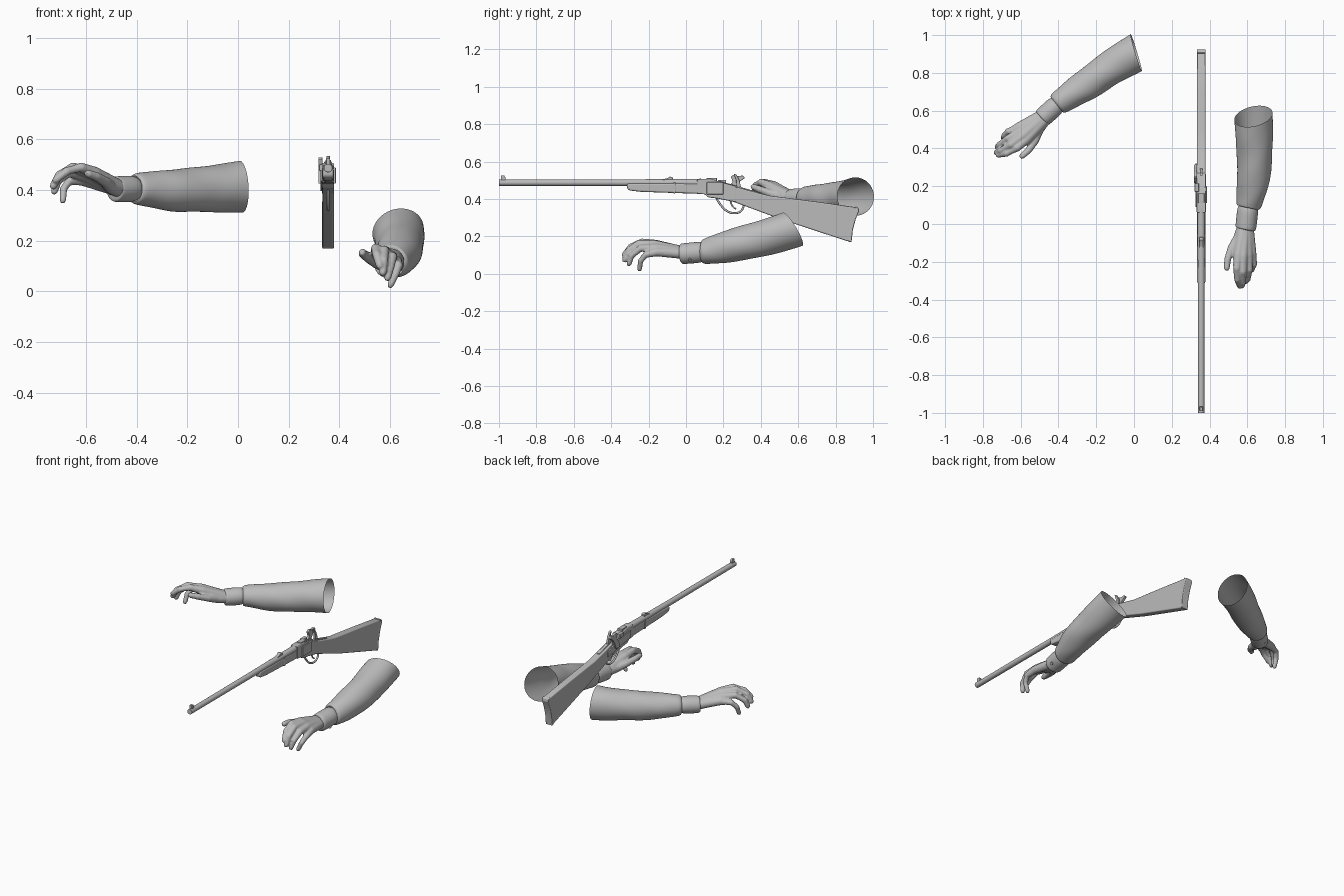
import bpy, bmesh, math
from mathutils import Vector, Matrix

cube = bpy.data.objects.get("Cube")
if cube:
    bpy.data.objects.remove(cube)

GREY = (0.5, 0.5, 0.5, 1)
mat = bpy.data.materials.new("plain_grey")
mat.use_nodes = True
mat.diffuse_color = GREY
mat.node_tree.nodes["Principled BSDF"].inputs["Base Color"].default_value = GREY
X = Vector((1, 0, 0))


def finish(name, bm):
    bmesh.ops.recalc_face_normals(bm, faces=bm.faces)
    mesh = bpy.data.meshes.new(name)
    bm.to_mesh(mesh)
    bm.free()
    mesh.materials.append(mat)
    ob = bpy.data.objects.new(name, mesh)
    bpy.context.collection.objects.link(ob)
    return ob


def add_tube(bm, pts, sides=16, closed=True, first_normal=None, folds=0):
    """Rings of given radius along a path of (x, y, z, radius)."""
    rings = []
    for i, p in enumerate(pts):
        c = Vector(p[:3])
        t = Vector(pts[max(i - 1, 0)][:3]) - Vector(pts[min(i + 1, len(pts) - 1)][:3])
        if i == 0 and first_normal:
            t = Vector(first_normal)
        t.normalize()
        v = t.cross(X).normalized()
        u = v.cross(t)
        ring = []
        for k in range(sides):
            a = math.tau * k / sides
            r = p[3] * (1 + folds * math.sin(3 * a + 2.3 * i) * (0 < i < len(pts) - 2))
            ring.append(bm.verts.new(c + r * (math.cos(a) * u + math.sin(a) * v)))
        rings.append(ring)
    for a, b in zip(rings, rings[1:]):
        for k in range(sides):
            n = (k + 1) % sides
            bm.faces.new((a[k], a[n], b[n], b[k])).smooth = True
    if closed:
        bm.faces.new(rings[0])
        bm.faces.new(rings[-1])


def tube(name, pts, subdivide=2, **options):
    bm = bmesh.new()
    add_tube(bm, pts, **options)
    ob = finish(name, bm)
    if subdivide:
        sub = ob.modifiers.new("smooth_surface", "SUBSURF")
        sub.levels = sub.render_levels = subdivide
    return ob


def slab(name, outline, x0, x1, bevel=0.004):
    """A side outline of (y, z) points made solid between x0 and x1."""
    bm = bmesh.new()
    face = bm.faces.new([bm.verts.new((x0, y, z)) for y, z in outline])
    out = bmesh.ops.extrude_face_region(bm, geom=[face])
    for v in out["geom"]:
        if isinstance(v, bmesh.types.BMVert):
            v.co.x = x1
    for f in bm.faces:
        f.smooth = True
    ob = finish(name, bm)
    mod = ob.modifiers.new("rounded_edges", "BEVEL")
    mod.width, mod.segments, mod.harden_normals = bevel, 3, True
    return ob


def box(name, y0, y1, z0, z1, x0, x1, bevel=0.003):
    return slab(name, [(y0, z0), (y1, z0), (y1, z1), (y0, z1)], x0, x1, bevel)


# Finger joints as (along, towards thumb, up) from the wrist, then a size factor
FINGERS = [
    ([(-.02, .012, 0), (.13, .036, .062), (.20, .04, .085), (.26, .028, .07), (.30, .006, .035)], 1),
    ([(-.02, .004, 0), (.135, .01, .066), (.215, .006, .085), (.275, -.004, .055), (.30, -.01, .01)], 1),
    ([(-.02, -.004, 0), (.13, -.018, .052), (.205, -.03, .064), (.26, -.032, .03), (.278, -.03, -.01)], .97),
    ([(-.02, -.012, 0), (.12, -.042, .034), (.18, -.058, .03), (.212, -.054, 0), (.225, -.042, -.045)], .88),
    ([(-.02, .01, 0), (.05, .036, .01), (.10, .07, .028), (.16, .088, .048), (.205, .09, .06)], 1.05),
]
RADII = [.034, .027, .020, .0175, .015]


def hand(name, wrist, direction, thumb_sign, roll):
    d = Vector(direction).normalized()
    s = Vector((0, 0, 1)).cross(d).normalized() * thumb_sign
    u = d.cross(s) * thumb_sign
    turn = Matrix.Rotation(roll * thumb_sign, 3, d)
    s, u = turn @ s, turn @ u
    bm = bmesh.new()
    for joints, size in FINGERS:
        pts = [(*(Vector(wrist) + a * d + b * s + c * u), r * size)
               for (a, b, c), r in zip(joints, RADII)]
        tip = Vector(pts[-1][:3])
        way = (tip - Vector(pts[-2][:3])).normalized()
        pts.append((*(tip + way * .012), .009 * size))
        add_tube(bm, pts, sides=12)
    ob = finish(name, bm)
    fuse = ob.modifiers.new("fuse", "REMESH")
    fuse.mode, fuse.voxel_size, fuse.use_smooth_shade = "VOXEL", .005, True
    soft = ob.modifiers.new("soften", "SMOOTH")
    soft.factor, soft.iterations = .5, 5


def button(name, place, normal):
    n = Vector(normal).normalized()
    p = Vector(place)
    tube(name, [(*(p - n * .008), .009), (*(p + n * .004), .009)], subdivide=0)


# Left arm
tube("left_sleeve", [
    (.632, .57, .238, .106), (.637, .46, .204, .102), (.638, .38, .182, .096),
    (.638, .30, .163, .094), (.630, .22, .145, .088), (.618, .15, .128, .077),
    (.608, .105, .118, .069), (.606, .09, .116, .066), (.605, .086, .116, .054)],
    closed=False, first_normal=(-.2, .83, .5), folds=.035)
tube("left_cuff", [(.606, .11, .118, .05), (.602, .07, .115, .058), (.596, .02, .11, .057),
                   (.592, -.02, .107, .057), (.591, -.027, .106, .053), (.59, -.03, .106, .036)])
button("left_cuff_button", (.642, .02, .075), (.8, 0, -.6))
hand("left_hand", (.59, -.03, .107), (-.1, -1, -.14), -1, math.radians(10))

# Right arm
tube("right_sleeve", [
    (.012, .907, .413, .105), (-.06, .868, .408, .099), (-.127, .825, .404, .092),
    (-.19, .78, .40, .089), (-.254, .735, .398, .086), (-.31, .70, .40, .078),
    (-.37, .66, .404, .068), (-.405, .637, .405, .064), (-.41, .633, .405, .052)],
    closed=False, first_normal=(.957, .29, .05), folds=.035)
tube("right_cuff", [(-.395, .645, .405, .046), (-.425, .617, .405, .054), (-.455, .589, .404, .053),
                    (-.482, .565, .403, .052), (-.488, .56, .403, .049), (-.491, .557, .403, .034)])
button("right_cuff_button", (-.483, .613, .372), (-.5, .62, -.6))
hand("right_hand", (-.49, .558, .405), (-.78, -.63, 0), 1, 0)

# Rifle: barrel and sights
CX = .356
tube("barrel", [(CX, -1, .487, .0165), (CX, -.3, .487, .0175), (CX, .08, .487, .021)], subdivide=0, sides=24)
slab("front_sight", [(-.99, .495), (-.965, .495), (-.965, .515), (-.972, .525), (-.99, .525)],
     CX - .008, CX + .008, .002)
slab("rear_sight", [(-.14, .5), (-.07, .5), (-.07, .514), (-.085, .52), (-.1, .511)],
     CX - .011, CX + .011, .002)

# Rifle: woodwork
slab("forearm", [(-.315, .484), (-.315, .455), (-.30, .445), (-.24, .438), (.08, .427), (.08, .485)],
     CX - .022, CX + .022, .01)
box("forearm_band", -.068, -.056, .43, .487, CX - .0235, CX + .0235)
slab("stock", [(.18, .49), (.33, .447), (.45, .417), (.49, .412), (.70, .385), (.90, .357),
               (.915, .35), (.918, .335), (.90, .29), (.885, .235), (.88, .17), (.86, .175),
               (.51, .29), (.28, .375), (.18, .41)], CX - .0225, CX + .0225, .014)
slab("butt_plate", [(.905, .361), (.922, .353), (.925, .335), (.907, .29), (.892, .235), (.885, .168),
                    (.868, .172), (.872, .235), (.885, .29), (.9, .335)], CX - .0235, CX + .0235, .005)

# Rifle: action
slab("receiver", [(.06, .507), (.13, .507), (.19, .49), (.27, .468), (.27, .382), (.17, .402),
                  (.12, .408), (.10, .425), (.06, .427)], CX - .024, CX + .024, .005)
box("breech_block", .11, .165, .42, .512, CX - .016, CX + .016)
box("left_side_plate", .11, .20, .425, .49, CX + .02, CX + .03)
slab("lock_plate", [(.09, .48), (.20, .475), (.32, .43), (.32, .395), (.20, .42), (.09, .435)],
     CX - .03, CX - .02, .003)
slab("hammer", [(.215, .425), (.255, .425), (.272, .47), (.29, .495), (.315, .512), (.305, .525),
                (.275, .522), (.255, .53), (.24, .52), (.25, .49), (.225, .465)],
     CX - .039, CX - .022, .003)
box("firing_nipple", .17, .215, .475, .502, CX - .036, CX - .012, .004)
slab("tang", [(.18, .496), (.34, .45), (.385, .438), (.385, .43), (.18, .47)], CX - .01, CX + .01, .002)
slab("tang_sight", [(.27, .465), (.295, .46), (.285, .5), (.27, .53), (.255, .535), (.268, .5)],
     CX - .007, CX + .007, .002)
for i, y in enumerate((.1, .235)):
    tube("receiver_pin_%d" % (i + 1), [(CX - .033, y, .437, .008), (CX + .027, y, .437, .008)], subdivide=0)

# Rifle: lever guard and trigger
guard = [(.16, .405), (.18, .375), (.205, .342), (.24, .323), (.28, .323), (.305, .342), (.312, .385)]
tube("lever_guard", [(CX, y, z, .0065) for y, z in guard], sides=8)
trigger = [(.235, .395), (.243, .37), (.255, .352), (.27, .345)]
tube("trigger", [(CX, y, z, .005) for y, z in trigger], sides=8)
